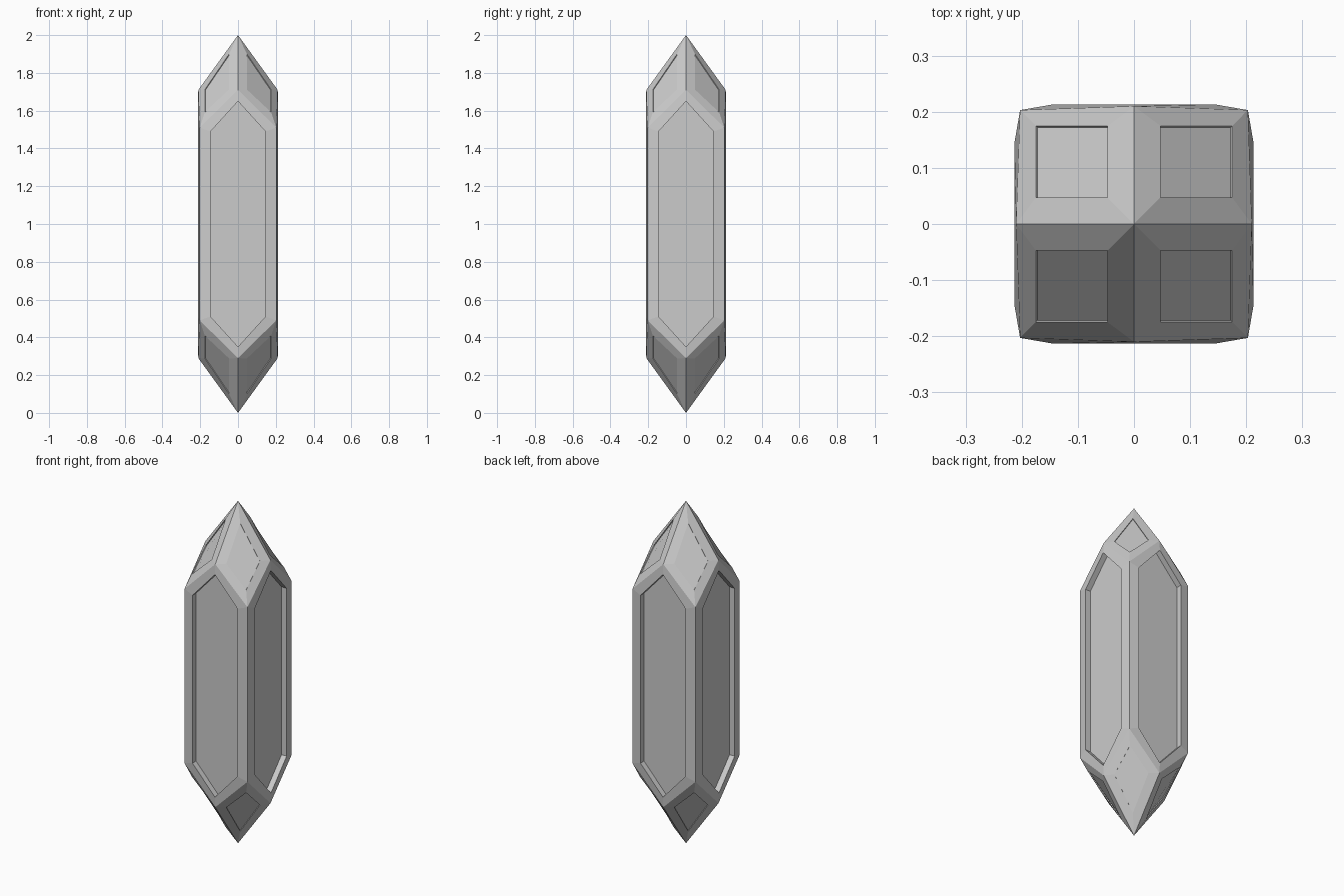
import bpy, bmesh
from math import pi
from mathutils import Matrix, Vector

if "Cube" in bpy.data.objects:
    bpy.data.objects.remove(bpy.data.objects["Cube"])

bm = bmesh.new()


def panel(rings, turn, flip):
    """Nested loops (frame, raised rim, sunk floor) joined into one recessed facet."""
    loops = []
    for ring in rings:
        pts = [turn @ Vector(p) for p in ring]
        if flip:
            pts = [Vector((p.x, p.y, 2 - p.z)) for p in pts]
        loops.append([bm.verts.new(p) for p in pts])
    for a, b in zip(loops, loops[1:]):
        n = len(a)
        for i in range(n):
            j = (i + 1) % n
            bm.faces.new((a[i], a[j], b[j], b[i]))
    bm.faces.new(loops[-1])


def hexagon(xs, y_side, y_tip, z_side, z_tip):
    return [(-xs, -y_side, 2 - z_side), (0, -y_tip, 2 - z_tip), (xs, -y_side, 2 - z_side),
            (xs, -y_side, z_side), (0, -y_tip, z_tip), (-xs, -y_side, z_side)]


# Long side facet: frame, slightly raised rim, deep floor
side = [hexagon(0.203, 0.203, 0.21, 1.51, 1.71),
        hexagon(0.145, 0.213, 0.213, 1.49, 1.65),
        hexagon(0.145, 0.18, 0.18, 1.49, 1.65)]

# Pointed cap facet: frame, rim, shallow floor
cap_frame = [(0, 0, 2), (0.21, 0, 1.71), (0.203, 0.203, 1.51), (0, 0.21, 1.71)]
cap_rim = [(0.047, 0.047, 1.90), (0.175, 0.047, 1.712), (0.175, 0.175, 1.592), (0.047, 0.175, 1.712)]
sink = Vector((0.63, 0.63, 0.455)) * 0.005
cap_floor = [Vector(p) - sink for p in cap_rim]
cap = [cap_frame, cap_rim, cap_floor]

# Four sides, four top facets and four bottom facets
for k in range(4):
    turn = Matrix.Rotation(k * pi / 2, 3, 'Z')
    panel(side, turn, False)
    for flip in (False, True):
        panel(cap, turn, flip)

bmesh.ops.remove_doubles(bm, verts=bm.verts, dist=0.0005)
bmesh.ops.recalc_face_normals(bm, faces=bm.faces)
mesh = bpy.data.meshes.new("crystal")
bm.to_mesh(mesh)
bm.free()
crystal = bpy.data.objects.new("crystal", mesh)
bpy.context.collection.objects.link(crystal)
